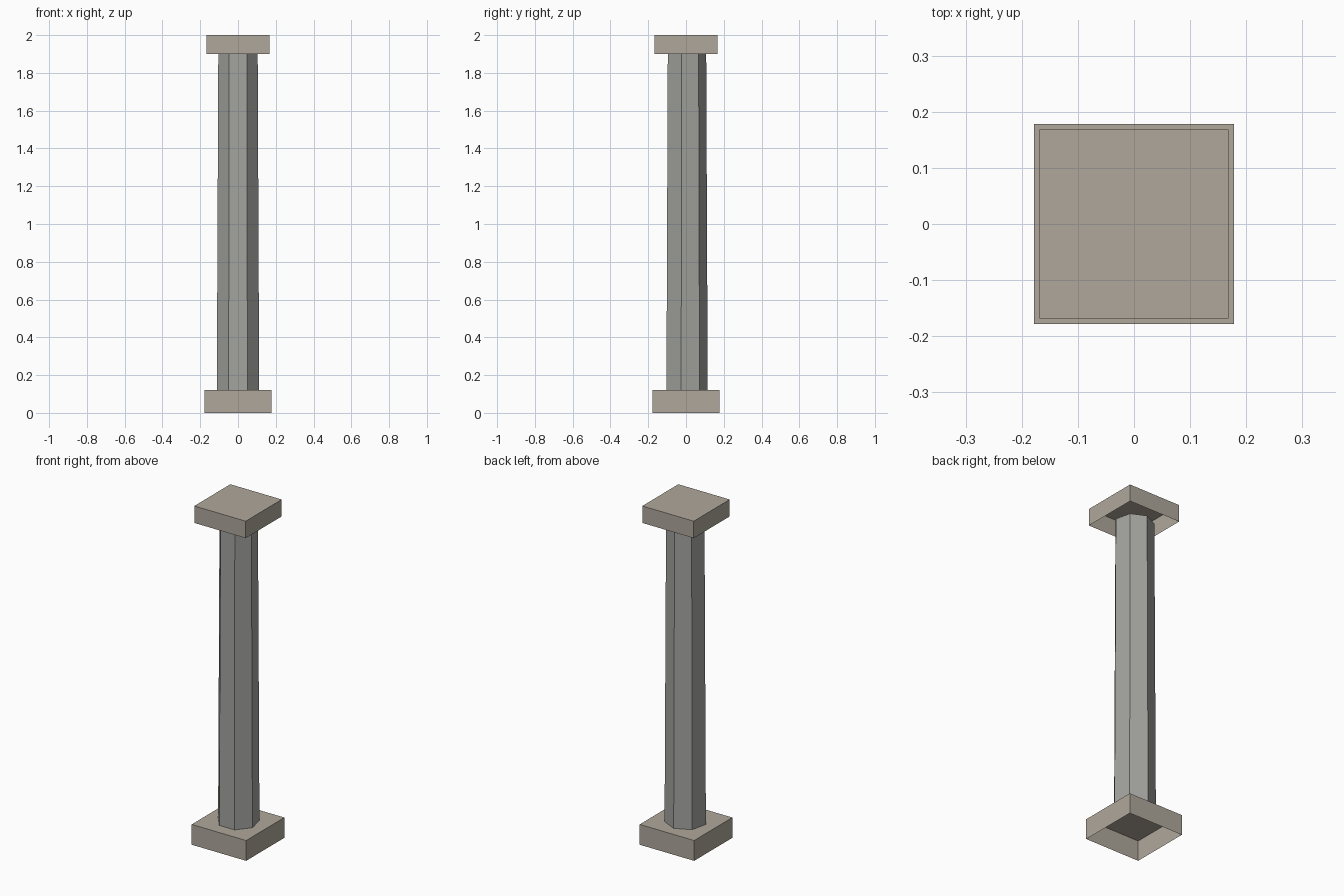
import bpy, bmesh
from math import sin, cos, pi

if "Cube" in bpy.data.objects:
    bpy.data.objects.remove(bpy.data.objects["Cube"])


def material(name, color):
    mat = bpy.data.materials.new(name)
    mat.diffuse_color = (*color, 1)
    mat.use_nodes = True
    mat.node_tree.nodes["Principled BSDF"].inputs["Base Color"].default_value = mat.diffuse_color
    return mat


def tapered(name, sides, r0, r1, z0, z1, turn, mat, top=True):
    """Tapered prism, open underneath, first corner at angle turn."""
    bm = bmesh.new()
    low, high = [[bm.verts.new((r * cos(turn + 2 * pi * i / sides),
                                r * sin(turn + 2 * pi * i / sides), z))
                  for i in range(sides)] for r, z in ((r0, z0), (r1, z1))]
    for i in range(sides):
        j = (i + 1) % sides
        bm.faces.new((low[i], low[j], high[j], high[i]))
    if top:
        bm.faces.new(high)
    mesh = bpy.data.meshes.new(name)
    bm.to_mesh(mesh)
    bm.free()
    mesh.materials.append(mat)
    obj = bpy.data.objects.new(name, mesh)
    bpy.context.collection.objects.link(obj)
    return obj


tan = material("tan_stone", (0.43, 0.39, 0.33))
grey = material("grey_stone", (0.37, 0.37, 0.35))
diag = 2 ** 0.5

# Square base and capital, hollow and open from below
tapered("base", 4, 0.178 * diag, 0.178 * diag, 0, 0.12, pi / 4, tan)
tapered("capital", 4, 0.168 * diag, 0.168 * diag, 1.9, 2.0, pi / 4, tan)

# Seven-sided tapering shaft with a flat face to the front
tapered("shaft", 7, 0.115, 0.107, 0.12, 1.9, pi / 2, grey, top=False)
